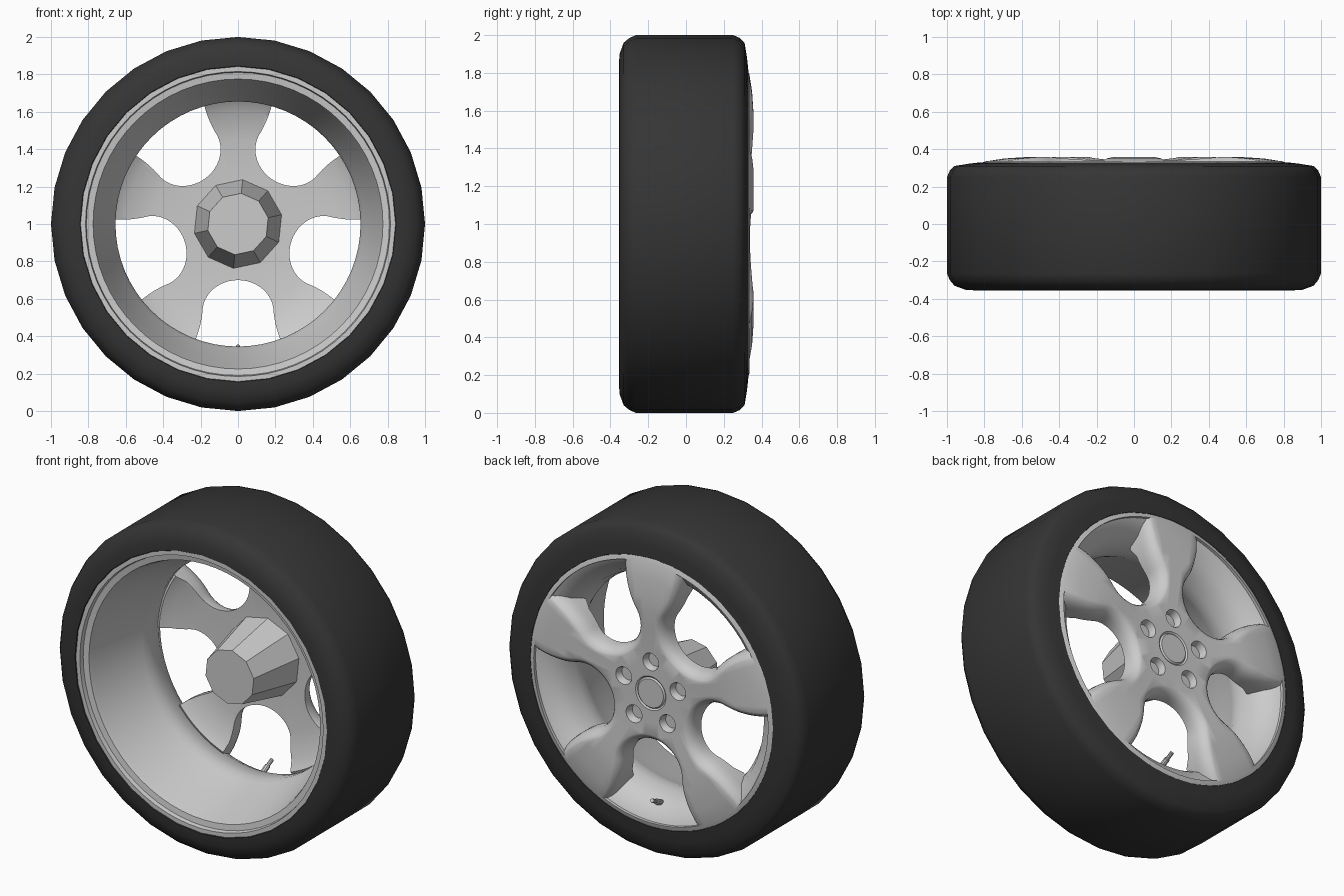
import bpy, bmesh, math
from mathutils import Matrix, Vector

if "Cube" in bpy.data.objects:
    bpy.data.objects.remove(bpy.data.objects["Cube"])

TAU = math.tau
AXLE = Vector((0, 0, 1))


def finish(name, bm, angle=None):
    bmesh.ops.remove_doubles(bm, verts=bm.verts, dist=1e-5)
    bmesh.ops.recalc_face_normals(bm, faces=bm.faces)
    me = bpy.data.meshes.new(name)
    bm.to_mesh(me)
    bm.free()
    ob = bpy.data.objects.new(name, me)
    bpy.context.collection.objects.link(ob)
    if angle:
        smooth(ob, angle)
    return ob


def smooth(ob, angle):
    bpy.ops.object.select_all(action='DESELECT')
    ob.select_set(True)
    bpy.context.view_layer.objects.active = ob
    bpy.ops.object.shade_smooth_by_angle(angle=math.radians(angle))


def loft(bm, rings, closed=True):
    """Join equal-length rings of points with quads."""
    vs = [[bm.verts.new(p) for p in ring] for ring in rings]
    n = len(vs[0])
    for a, b in zip(vs, vs[1:]):
        for i in range(n):
            j = (i + 1) % n
            bm.faces.new((a[i], a[j], b[j], b[i]))
    if closed:
        bm.faces.new(vs[0])
        bm.faces.new(vs[-1])


def revolve(name, profile, n, angle=None, phase=0.0, closed=False):
    """Turn a (radius, y) profile around the axle."""
    bm = bmesh.new()
    rings = [[AXLE + Vector((max(r, 1e-7) * math.cos(phase + TAU * i / n), y,
                             max(r, 1e-7) * math.sin(phase + TAU * i / n)))
              for i in range(n)] for r, y in profile]
    loft(bm, rings, closed)
    return finish(name, bm, angle)


# Tyre
tyre = revolve("tyre", [(.83, -.33), (.845, -.355), (.90, -.352), (.96, -.33), (.985, -.30),
                        (1, -.265), (1, .25), (.985, .285), (.96, .31), (.88, .323),
                        (.815, .33), (.80, .31)], 32, 50)
rubber = bpy.data.materials.new("rubber")
rubber.diffuse_color = (.035, .035, .035, 1)
rubber.use_nodes = True
rubber.node_tree.nodes["Principled BSDF"].inputs["Base Color"].default_value = rubber.diffuse_color
tyre.data.materials.append(rubber)

# Rim barrel with stepped inner lip, narrow neck and flared outer pocket
revolve("rim_barrel", [(.85, -.335), (.843, -.35), (.815, -.35), (.81, -.325), (.775, -.32),
                       (.765, -.29), (.72, -.10), (.668, .04), (.655, .08), (.657, .13),
                       (.672, .20), (.705, .26), (.775, .315), (.805, .325)], 64, 35)

# Spoke face, a solid disc before cutting
FACE = [(0, .338), (.085, .338), (.093, .330), (.102, .337), (.18, .337), (.26, .339),
        (.40, .350), (.50, .357), (.58, .358), (.70, .350), (.79, .336), (.812, .328)]
BACK = [(.81, .318), (.70, .20), (.655, .18), (.60, .215), (.45, .24), (.25, .25), (0, .25)]
spokes = revolve("spoke_face", FACE + BACK, 80, None, closed=False)


def face_y(r):
    for (r0, y0), (r1, y1) in zip(FACE[4:], FACE[5:]):
        if r <= r1:
            return y0 + (y1 - y0) * (r - r0) / (r1 - r0)
    return FACE[-1][1]


def window_outline(d, limit=.785):
    """Rounded inner end, flaring sides and outer arc; d widens the outline."""
    pts = [(.47 - (.17 + d) * math.cos(a), (.19 + d) * math.sin(a))
           for a in (math.pi / 2 * i / 12 for i in range(13))]
    for i in range(1, 9):
        t = .27 * i / 8
        p = Vector((.47 + t, .19 + d + .1 * t + t * t))
        if p.length > limit or i == 8:
            p *= limit / p.length
        pts.append(tuple(p))
    end = math.atan2(pts[-1][1], pts[-1][0])
    pts += [(limit * math.cos(end * (1 - i / 8)), limit * math.sin(end * (1 - i / 8)))
            for i in range(1, 9)]
    return pts + [(u, -v) for u, v in pts[-2:0:-1]]


# Cutter: five windows with rounded edges plus five bolt holes
bm = bmesh.new()
LEVELS = [(-.26, 0), (-.09, 0), (-.058, .004), (-.034, .012), (-.016, .024),
          (-.005, .038), (.002, .052), (.08, .054)]
for k in range(5):
    a = -TAU / 4 + TAU * k / 5
    c, s = math.cos(a), math.sin(a)
    rings = []
    for h, d in LEVELS:
        rings.append([AXLE + Vector((u * c - v * s, face_y(math.hypot(u, v)) + h, u * s + v * c))
                      for u, v in window_outline(d)])
    loft(bm, rings)
    hole = AXLE + .19 * Vector((-c, 0, -s))
    loft(bm, [[hole + Vector((r * math.cos(TAU * i / 20), y, r * math.sin(TAU * i / 20)))
               for i in range(20)]
              for y, r in ((.295, .042), (.325, .047), (.334, .052), (.40, .075))])
cutter = finish("window_cutter", bm)
cutter.hide_render = True

mod = spokes.modifiers.new("windows", 'BOOLEAN')
mod.operation = 'DIFFERENCE'
mod.solver = 'EXACT'
mod.object = cutter
bpy.context.view_layer.objects.active = spokes
bpy.ops.object.modifier_apply(modifier=mod.name)
bpy.data.objects.remove(cutter)
smooth(spokes, 35)

# Ten-sided tapered axle hub behind the spokes
revolve("axle_hub", [(0, -.08), (.165, -.08), (.245, .10), (.245, .28), (0, .28)][:2]
        + [(.245, .28), (0, .28)], 10, None, math.radians(12))

# Valve stem in the lower pocket
bm = bmesh.new()
start, end = Vector((0, .22, .29)), Vector((0, .325, .345))
axis = end - start
turn = axis.to_track_quat('Z', 'Y').to_matrix().to_4x4()
for f0, f1, r in ((0, .6, .017), (.6, 1, .012)):
    mid = start + axis * (f0 + f1) / 2
    bmesh.ops.create_cone(bm, cap_ends=True, segments=10, radius1=r, radius2=r,
                          depth=axis.length * (f1 - f0), matrix=Matrix.Translation(mid) @ turn)
finish("valve_stem", bm, 35)
